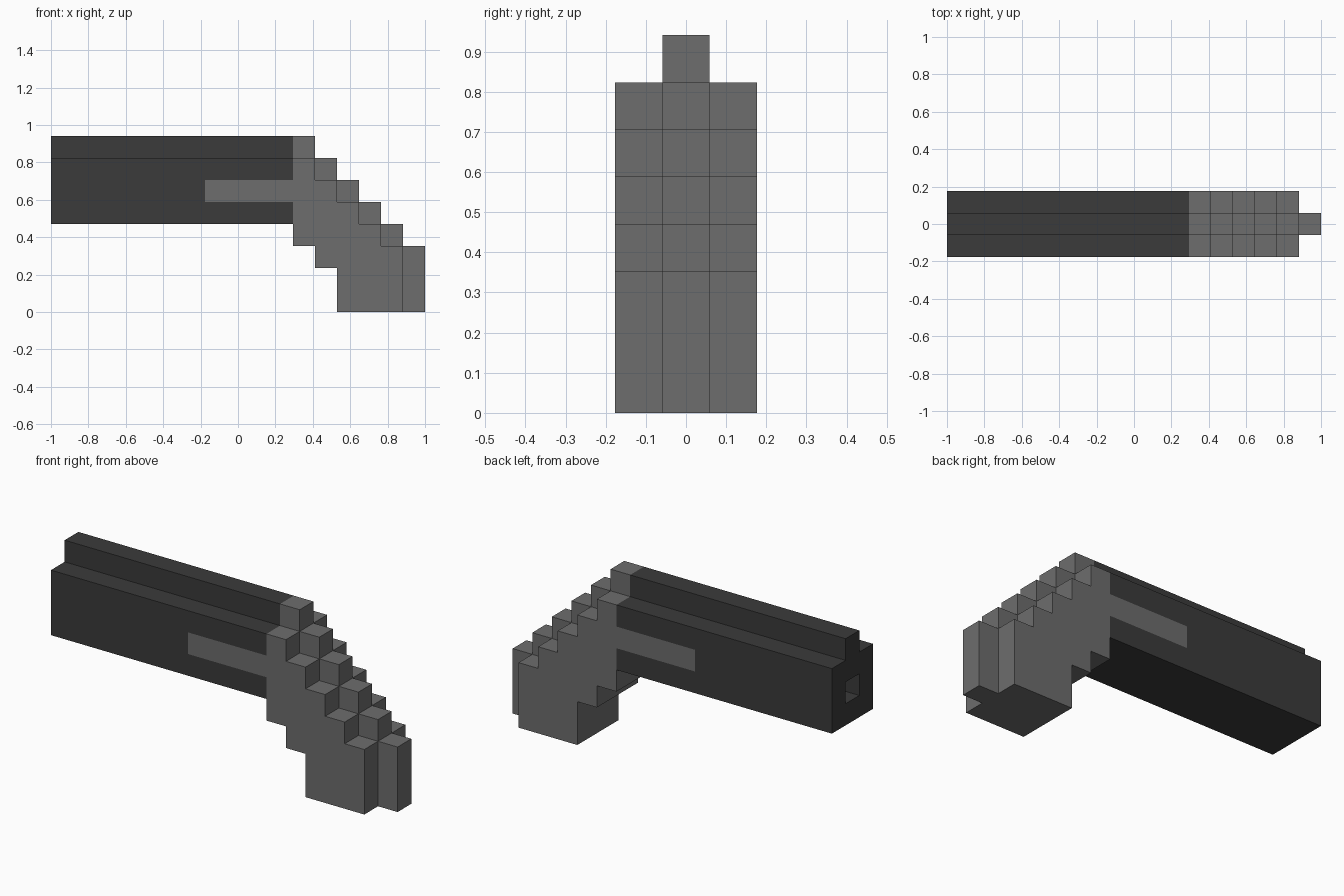
import bpy, bmesh, math
from mathutils import Vector

if "Cube" in bpy.data.objects:
    bpy.data.objects.remove(bpy.data.objects["Cube"])

U = 2 / 17  # block size: the model is 17 blocks long


def material(name, v):
    m = bpy.data.materials.new(name)
    m.diffuse_color = (v, v, v, 1)
    m.use_nodes = True
    m.node_tree.nodes["Principled BSDF"].inputs["Base Color"].default_value = m.diffuse_color
    return m


dark = material("dark_grey", 0.043)
mid = material("mid_grey", 0.153)


def box(x0, x1, y0, y1, z0, z1):
    return {(x, y, z) for x in range(x0, x1) for y in range(y0, y1) for z in range(z0, z1)}


# Side inlay strips running forward from the grip
inlay = box(7, 11, -1, 0, 5, 6) | box(7, 11, 1, 2, 5, 6)

# Barrel: three blocks wide, sight rail on top, recessed muzzle
barrel = (box(0, 11, -1, 2, 4, 7) | box(0, 11, 0, 1, 7, 8)) - inlay
barrel -= box(0, 1, 0, 1, 5, 6)

# Grip: stepped columns, centre ridge one block higher than the sides
grip = set()
for step, bottom in enumerate([3, 2, 0, 0, 0, 0]):
    x = 11 + step
    grip |= box(x, x + 1, 0, 1, bottom, 8 - step)
    if step < 5:
        grip |= box(x, x + 1, -1, 2, bottom, 7 - step)

solid = barrel | grip | inlay
AXES = [Vector(a) for a in ((1, 0, 0), (0, 1, 0), (0, 0, 1))]


def build(name, cells, mat):
    """Skin the outer faces of the blocks, then merge flat areas."""
    bm = bmesh.new()
    for c in sorted(cells):
        centre = Vector((c[0] + 0.5, c[1], c[2] + 0.5))
        for a in range(3):
            for s in (-1, 1):
                n = AXES[a] * s
                if tuple(int(p + q) for p, q in zip(c, n)) in solid:
                    continue
                u, v = AXES[(a + 1) % 3] / 2, AXES[(a + 2) % 3] / 2 * s
                f = centre + n / 2
                pts = (f - u - v, f + u - v, f + u + v, f - u + v)
                bm.faces.new([bm.verts.new((p - Vector((8.5, 0, 0))) * U) for p in pts])
    bmesh.ops.remove_doubles(bm, verts=bm.verts, dist=1e-4)
    bmesh.ops.dissolve_limit(bm, angle_limit=math.radians(1), verts=bm.verts, edges=bm.edges)
    me = bpy.data.meshes.new(name)
    bm.to_mesh(me)
    bm.free()
    me.materials.append(mat)
    bpy.context.collection.objects.link(bpy.data.objects.new(name, me))


build("barrel", barrel, dark)
build("grip", grip, mid)
build("side_inlays", inlay, mid)
